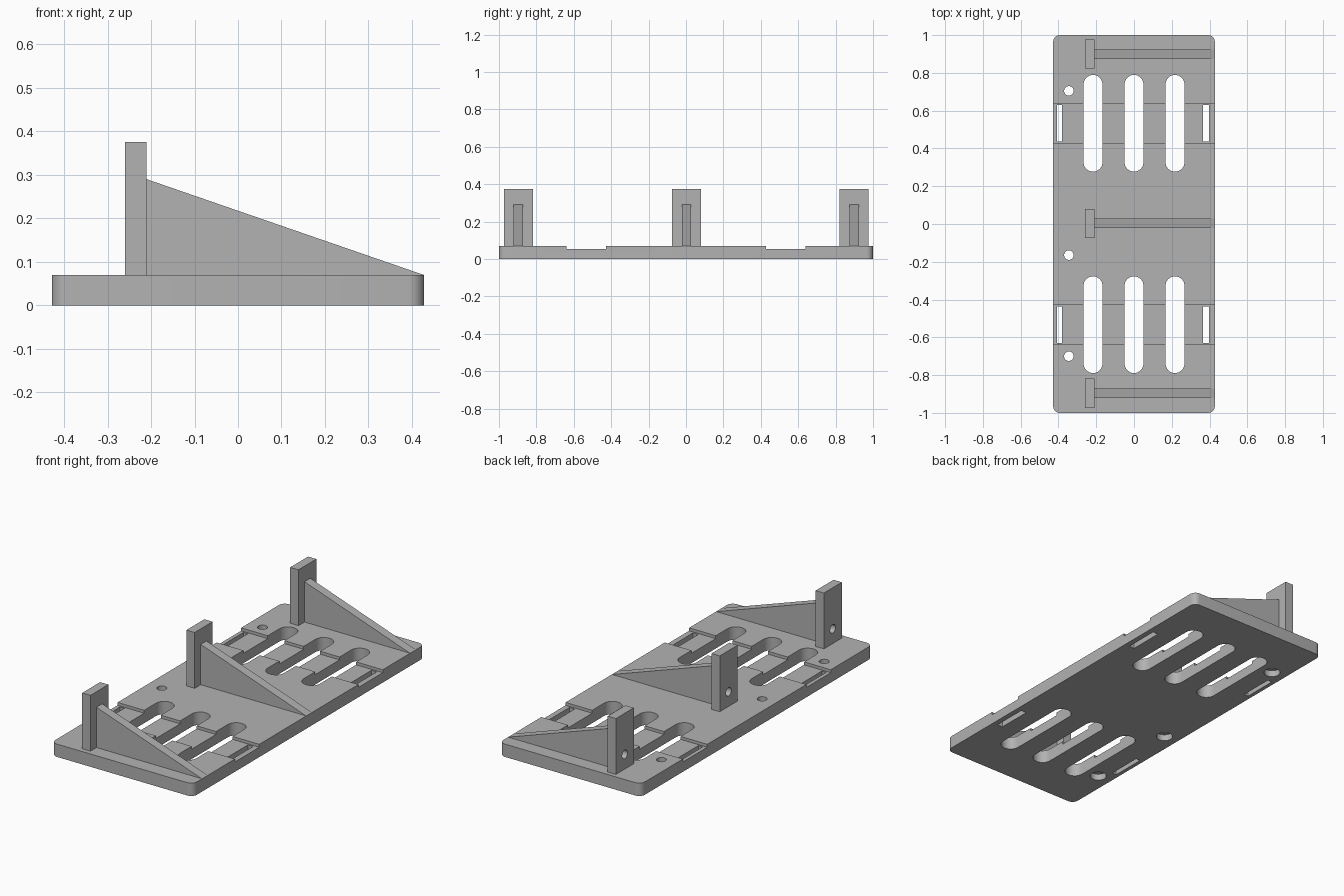
import bpy
import math
from mathutils import Vector

cube = bpy.data.objects.get("Cube")
if cube:
    bpy.data.objects.remove(cube, do_unlink=True)

grey = bpy.data.materials.new("plain grey")
grey.use_nodes = True
colour = (0.448, 0.448, 0.448, 1)
grey.diffuse_color = colour
grey.node_tree.nodes["Principled BSDF"].inputs["Base Color"].default_value = colour


def prism(name, outline, sweep):
    """Solid made by sweeping a closed outline of 3D points along a vector."""
    n = len(outline)
    base = [Vector(p) for p in outline]
    verts = base + [p + Vector(sweep) for p in base]
    faces = [tuple(reversed(range(n))), tuple(range(n, 2 * n))]
    faces += [(i, (i + 1) % n, n + (i + 1) % n, n + i) for i in range(n)]
    mesh = bpy.data.meshes.new(name)
    mesh.from_pydata(verts, [], faces)
    mesh.materials.append(grey)
    obj = bpy.data.objects.new(name, mesh)
    bpy.context.collection.objects.link(obj)
    return obj


def rounded(x0, x1, y0, y1, r, z, steps=8):
    """Counter-clockwise rounded rectangle at height z."""
    corners = [(x1 - r, y1 - r), (x0 + r, y1 - r), (x0 + r, y0 + r), (x1 - r, y0 + r)]
    points = []
    for k, (cx, cy) in enumerate(corners):
        for s in range(steps + 1):
            a = math.pi / 2 * (k + s / steps)
            points.append((cx + r * math.cos(a), cy + r * math.sin(a), z))
    return points


def box(name, x0, x1, y0, y1, z0, z1):
    outline = [(x0, y0, z0), (x1, y0, z0), (x1, y1, z0), (x0, y1, z0)]
    return prism(name, outline, (0, 0, z1 - z0))


def disc(cx, cy, r, z, steps=32):
    return [(cx + r * math.cos(math.tau * i / steps),
             cy + r * math.sin(math.tau * i / steps), z) for i in range(steps)]


def cut(target, cutter):
    cutter.hide_render = True
    mod = target.modifiers.new("cut", 'BOOLEAN')
    mod.operation = 'DIFFERENCE'
    mod.solver = 'EXACT'
    mod.object = cutter
    bpy.context.view_layer.objects.active = target
    bpy.ops.object.modifier_apply(modifier=mod.name)
    bpy.data.objects.remove(cutter, do_unlink=True)


def smooth(obj):
    bpy.ops.object.select_all(action='DESELECT')
    obj.select_set(True)
    bpy.context.view_layer.objects.active = obj
    bpy.ops.object.shade_smooth_by_angle(angle=math.radians(30))


TOP = 0.07

# Base plate with rounded corners
plate = prism("base_plate", rounded(-0.428, 0.428, -1, 1, 0.035, 0), (0, 0, TOP))

for side in (-1, 1):
    mid = side * 0.533
    # Shallow strap channel across the plate
    cut(plate, box("channel_cutter", -0.6, 0.6, mid - 0.105, mid + 0.105, 0.054, 0.2))
    # Long vent slots
    for x in (-0.217, 0, 0.217):
        slot = rounded(x - 0.05, x + 0.05, mid - 0.256, mid + 0.256, 0.0495, -0.1)
        cut(plate, prism("slot_cutter", slot, (0, 0, 0.3)))
    # Narrow strap slits near both edges
    for x0, x1 in ((-0.407, -0.381), (0.366, 0.398)):
        cut(plate, box("slit_cutter", x0, x1, mid - 0.096, mid + 0.096, -0.1, 0.2))

# Screw holes, counterbored from below
for y in (0.705, -0.165, -0.7):
    cut(plate, prism("screw_cutter", disc(-0.345, y, 0.025, -0.1), (0, 0, 0.3)))
    cut(plate, prism("counterbore_cutter", disc(-0.345, y, 0.042, -0.1), (0, 0, 0.135)))
smooth(plate)

# Upright posts, each with a round hole and a sloping rib
for label, y in (("front", -0.896), ("middle", 0.003), ("back", 0.899)):
    post = box(label + "_post", -0.26, -0.21, y - 0.077, y + 0.077, TOP, 0.375)
    hole = [(-0.3, py, pz) for py, pz, _ in disc(y, 0.15, 0.023, 0)]
    cut(post, prism("post_hole_cutter", hole, (0.2, 0, 0)))
    smooth(post)
    half = 0.025
    profile = [(-0.21, y + half, TOP), (0.427, y + half, TOP), (-0.21, y + half, 0.29)]
    prism(label + "_rib", profile, (0, -2 * half, 0))
